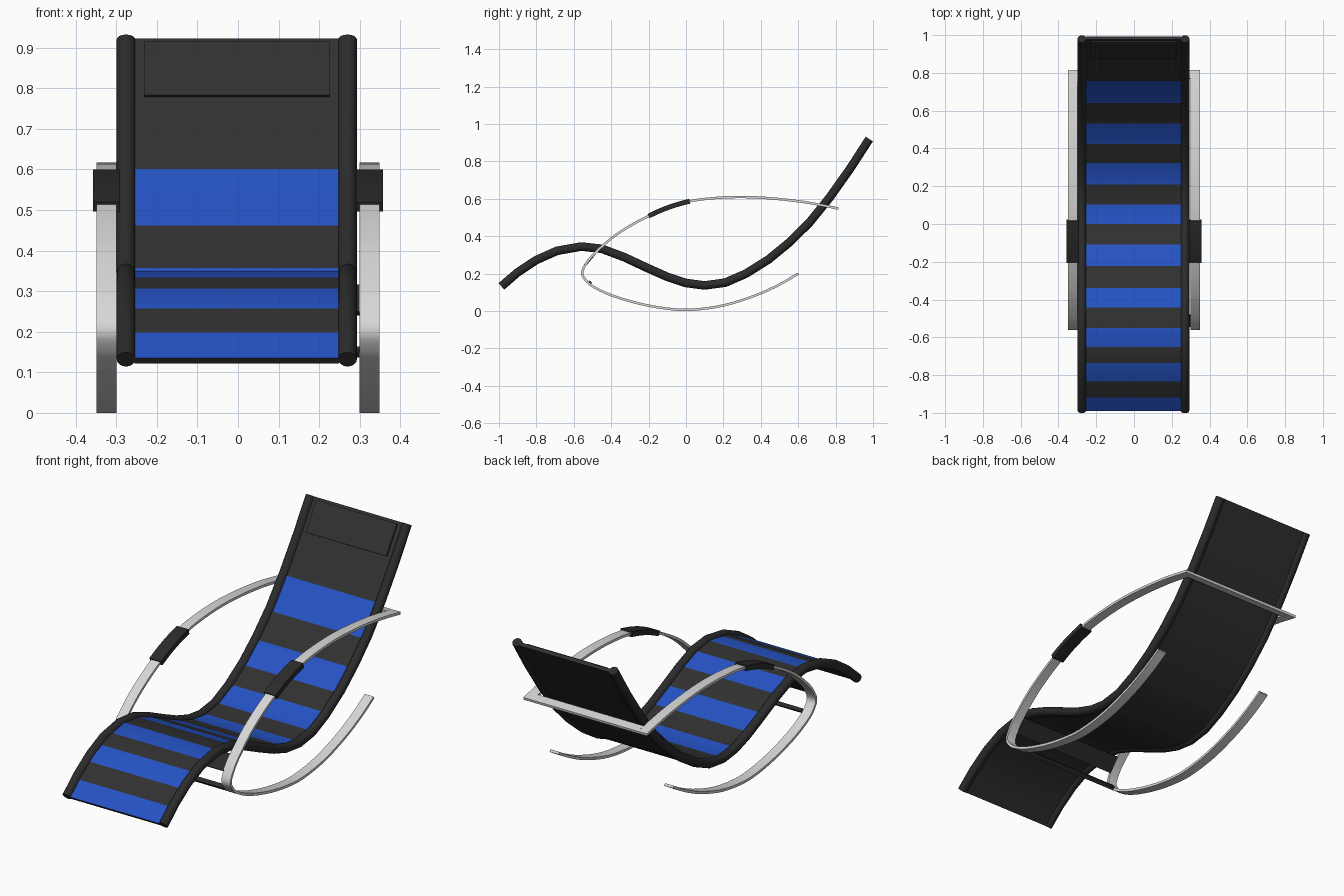
import bpy, bmesh, math
from mathutils import Vector

cube = bpy.data.objects.get("Cube")
if cube:
    bpy.data.objects.remove(cube, do_unlink=True)


def material(name, color):
    m = bpy.data.materials.new(name)
    m.use_nodes = True
    m.diffuse_color = (*color, 1)
    m.node_tree.nodes["Principled BSDF"].inputs["Base Color"].default_value = (*color, 1)
    return m


BLACK = material("black fabric", (0.03, 0.03, 0.03))
DARK = material("dark tube", (0.024, 0.024, 0.024))
BLUE = material("blue stripe", (0.018, 0.085, 0.55))
STEEL = material("light steel", (0.68, 0.68, 0.68))


def sweep(name, path, section, mats):
    """Sweep a closed (x, normal offset) section along a (y, z) path."""
    bm = bmesh.new()
    pts = [Vector(p) for p in path]
    rings = []
    for i, p in enumerate(pts):
        a = (p - pts[i - 1]).normalized() if i else None
        b = (pts[i + 1] - p).normalized() if i < len(pts) - 1 else None
        t = ((a or b) + (b or a)).normalized()
        n = Vector((-t.y, t.x))
        rings.append([bm.verts.new((x, p.x + n.x * h, p.y + n.y * h)) for x, h in section])
    k = len(section)
    for r, s in zip(rings, rings[1:]):
        for j in range(k):
            bm.faces.new((r[j], r[(j + 1) % k], s[(j + 1) % k], s[j]))
    bm.faces.new(rings[0])
    bm.faces.new(rings[-1])
    bmesh.ops.recalc_face_normals(bm, faces=bm.faces[:])
    mesh = bpy.data.meshes.new(name)
    bm.to_mesh(mesh)
    bm.free()
    for m in mats:
        mesh.materials.append(m)
    ob = bpy.data.objects.new(name, mesh)
    bpy.context.collection.objects.link(ob)
    bpy.ops.object.select_all(action='DESELECT')
    ob.select_set(True)
    bpy.context.view_layer.objects.active = ob
    bpy.ops.object.shade_smooth_by_angle(angle=math.radians(35))
    return ob


def rect(x0, x1, h0, h1):
    return [(x0, h0), (x1, h0), (x1, h1), (x0, h1)]


def circle(x, r, n=16):
    return [(x + r * math.cos(math.tau * i / n), r * math.sin(math.tau * i / n)) for i in range(n)]


def smooth(points, steps=4):
    """Catmull-Rom curve through the points."""
    p = [Vector(q) for q in points]
    p = [2 * p[0] - p[1]] + p + [2 * p[-1] - p[-2]]
    out = []
    for a, b, c, d in zip(p, p[1:], p[2:], p[3:]):
        for s in range(steps):
            t = s / steps
            out.append(0.5 * (2 * b + (c - a) * t + (2 * a - 5 * b + 4 * c - d) * t ** 2
                              + (3 * b - a - 3 * c + d) * t ** 3))
    return out + [p[-2]]


# Seat curve
seat = [(-.987, .132), (-.9, .207), (-.8, .273), (-.69, .322), (-.56, .345), (-.45, .333),
        (-.33, .288), (-.21, .232), (-.1, .183), (0, .15), (.1, .137), (.21, .152),
        (.32, .2), (.44, .275), (.55, .365), (.66, .473), (.77, .61), (.88, .765), (.98, .92)]


def seat_z(y):
    for (y0, z0), (y1, z1) in zip(seat, seat[1:]):
        if y <= y1:
            return z0 + (z1 - z0) * (y - y0) / (y1 - y0)
    return seat[-1][1]


# Side rails
MID = -0.003
for side, sign in (("left", 1), ("right", -1)):
    sweep(side + "_seat_rail", seat, circle(MID + sign * .273, .023), [DARK])

# Sling fabric, with stripes cut at these edges
stripes = [(-.99, -.915), (-.83, -.735), (-.65, -.55), (-.445, -.34), (-.225, -.11),
           (0, .105), (.21, .325), (.425, .535), (.645, .76)]
ys = sorted({y for y, z in seat} | {e for s in stripes for e in s if e > seat[0][0]})
fabric = sweep("sling_fabric", [(y, seat_z(y)) for y in ys],
               rect(MID - .252, MID + .252, -.014, .005), [BLACK, BLUE])
for f in fabric.data.polygons:
    y = f.center.y
    if f.normal.z > 0.3 and abs(f.normal.x) < .1 and f.area > .001:
        # The top sheet leans off the seat curve along its normal
        y -= f.normal.y * .005
        f.material_index = int(any(a < y < b for a, b in stripes))
# The end caps stay black
for f in fabric.data.polygons[-2:]:
    f.material_index = 0

# Head pad
sweep("head_pad", [(y, seat_z(y)) for y in (.887, .93, .973)],
      rect(MID - .228, MID + .228, .003, .014), [BLACK])

# Rocker frames
rocker = smooth([(.6, .2), (.5, .142), (.37, .083), (.2, .03), (.03, .007), (-.1, .013), (-.25, .04),
                 (-.4, .085), (-.5, .133), (-.54, .17), (-.555, .202), (-.542, .24), (-.5, .297),
                 (-.4, .388), (-.3, .455), (-.2, .508), (-.1, .552), (.02, .587), (.15, .604),
                 (.3, .61), (.45, .603), (.6, .587), (.7, .571), (.815, .548)])
arm = [p for p in rocker if p.y > .45 and -.215 < p.x < .025]
for side, sign in (("left", 1), ("right", -1)):
    c = sign * .324
    sweep(side + "_rocker_frame", rocker, rect(c - .025, c + .025, -.0065, .0065), [STEEL])
    sweep(side + "_armrest", arm, rect(c - .033, c + .033, -.013, .013), [DARK])

# Cross members joining the two frames
sweep("back_crossbar", [(.768, .558), (.815, .548)], rect(-.3, .3, -.0065, .0065), [STEEL])
sweep("front_support_plate", [(-.54, .245), (-.485, .312)], rect(-.3, .3, -.007, .007), [DARK])
sweep("front_support_rod", [(-.524, .143), (-.508, .157)], rect(-.3, .3, -.009, .009), [DARK])
